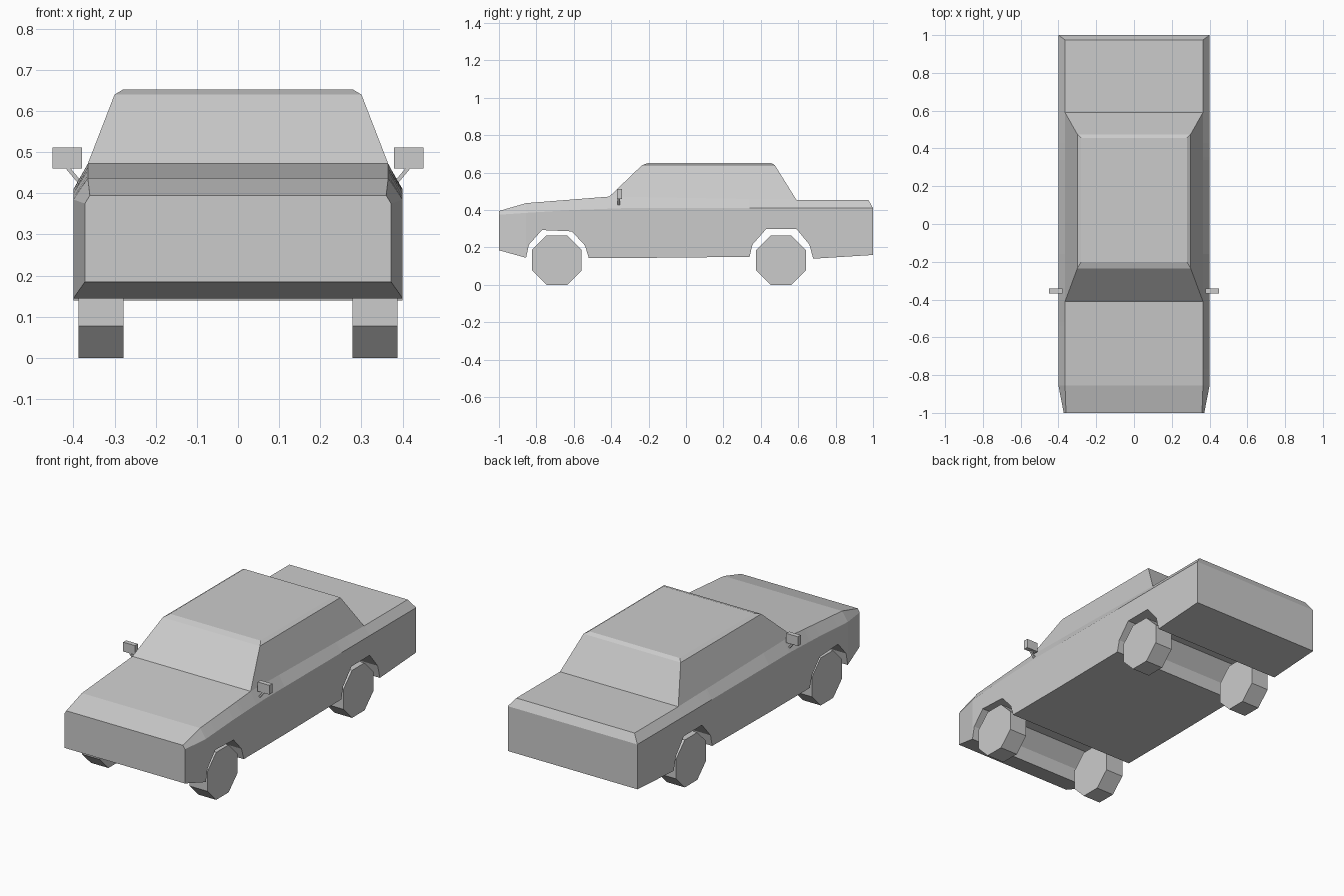
import bpy, bmesh, math
from mathutils import Vector

default = bpy.data.objects.get("Cube")
if default:
    bpy.data.objects.remove(default, do_unlink=True)

paint = bpy.data.materials.new("light_grey")
paint.use_nodes = True
grey = (0.6, 0.6, 0.6, 1)
paint.diffuse_color = grey
paint.node_tree.nodes["Principled BSDF"].inputs["Base Color"].default_value = grey


def finish(name, bm):
    bmesh.ops.remove_doubles(bm, verts=bm.verts, dist=0.0005)
    bmesh.ops.recalc_face_normals(bm, faces=bm.faces)
    mesh = bpy.data.meshes.new(name)
    bm.to_mesh(mesh)
    bm.free()
    mesh.materials.append(paint)
    obj = bpy.data.objects.new(name, mesh)
    bpy.context.collection.objects.link(obj)
    return obj


def loft(name, rings, cap_start=True):
    """Join closed rings of equal length and cap the ends."""
    bm = bmesh.new()
    loops = [[bm.verts.new(p) for p in ring] for ring in rings]
    n = len(loops[0])
    for a, b in zip(loops, loops[1:]):
        for i in range(n):
            j = (i + 1) % n
            bm.faces.new((a[i], a[j], b[j], b[i]))
    if cap_start:
        bm.faces.new(loops[0])
    bm.faces.new(loops[-1])
    return finish(name, bm)


def along(points, y):
    """Height or width of a polyline at y."""
    for (y0, v0), (y1, v1) in zip(points, points[1:]):
        if y <= y1:
            return v0 + (v1 - v0) * (y - y0) / (y1 - y0)
    return points[-1][1]


# Body: cross-sections along the length, wheel arches cut by the underside line
underside = [(-1, .185), (-.855, .145), (-.84, .215), (-.77, .293), (-.61, .286),
             (-.54, .21), (-.52, .145), (-.16, .145), (.34, .15), (.355, .215),
             (.43, .3), (.59, .3), (.66, .215), (.68, .14), (1, .16)]
top = [(-1, .395), (-.855, .437), (-.41, .472), (.59, .455), (.975, .455), (1, .41)]
shoulder = [(-1, .375), (-.855, .385), (-.61, .4), (-.34, .41), (1, .41)]
side_width = [(-1, .372), (-.855, .4), (1, .4)]
top_width = [(-1, .36), (-.855, .365), (.975, .365), (1, .4)]

sections = []
for y in sorted({p[0] for p in underside + top + shoulder}):
    w, t = along(side_width, y), along(top_width, y)
    low, mid, high = (along(line, y) for line in (underside, shoulder, top))
    sections.append([(-w, y, low), (w, y, low), (w, y, mid),
                     (t, y, high), (-t, y, high), (-w, y, mid)])
loft("body", sections)

# Cabin: tapered sides with a narrow bevel round the roof
levels = [(.365, -.41, .59, .472, .455), (.3, -.235, .475, .64, .64),
          (.28, -.2, .455, .652, .652)]
loft("cabin", [[(-w, f, zf), (w, f, zf), (w, b, zb), (-w, b, zb)]
               for w, f, b, zf, zb in levels], cap_start=False)

# Wheels and door mirrors on both sides
for side, label in ((1, "left"), (-1, "right")):
    for y, place in ((-.69, "front"), (.508, "rear")):
        radius = .1325 / math.cos(math.pi / 8)
        angles = [math.pi / 8 + k * math.pi / 4 for k in range(8)]
        loft(f"{place}_{label}_wheel",
             [[(side * x, y + radius * math.cos(a), .1325 + radius * math.sin(a))
               for a in angles] for x in (.278, .387)])
    loft(f"{label}_mirror",
         [[(side * x, y, z) for y, z in ((-.368, .46), (-.342, .46), (-.342, .512), (-.368, .512))]
          for x in (.379, .451)])
    loft(f"{label}_mirror_arm",
         [[(side * (x + dx), y, z) for dx, y in ((-.006, -.366), (.006, -.366), (.006, -.354), (-.006, -.354))]
          for x, z in ((.383, .425), (.414, .462))])
